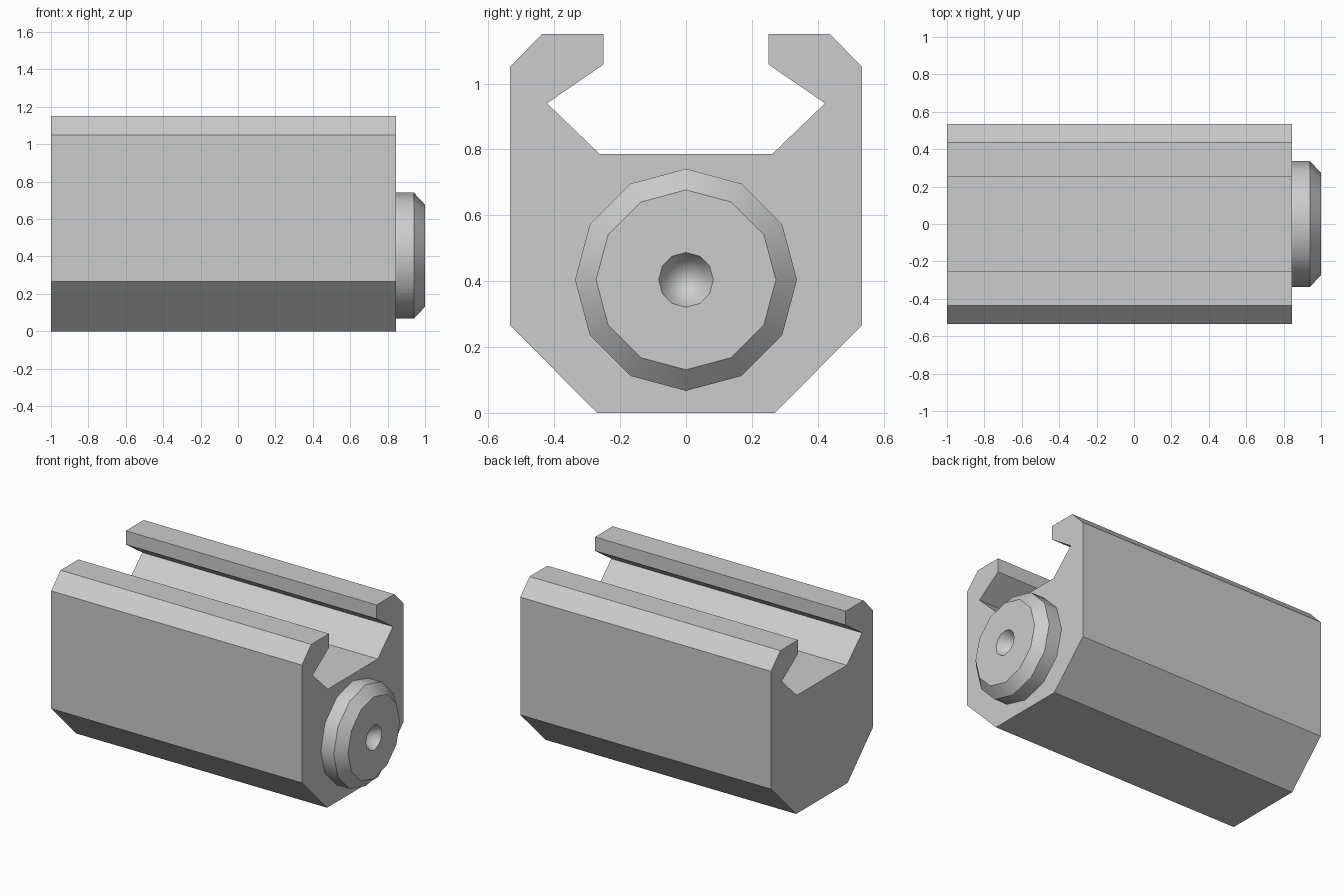
import bpy, bmesh, math

cube = bpy.data.objects.get("Cube")
if cube:
    bpy.data.objects.remove(cube, do_unlink=True)

GREY = (0.604, 0.604, 0.604, 1)
grey = bpy.data.materials.new("plain grey")
grey.use_nodes = True
grey.diffuse_color = GREY
grey.node_tree.nodes["Principled BSDF"].inputs["Base Color"].default_value = GREY


def make_object(name, bm):
    bmesh.ops.recalc_face_normals(bm, faces=bm.faces)
    mesh = bpy.data.meshes.new(name)
    bm.to_mesh(mesh)
    bm.free()
    mesh.materials.append(grey)
    obj = bpy.data.objects.new(name, mesh)
    bpy.context.collection.objects.link(obj)
    return obj


# Slotted rail body: mirrored (y, z) profile extruded along x
half = [(0.27, 0), (0.535, 0.267), (0.535, 1.05), (0.437, 1.15),
        (0.25, 1.15), (0.25, 1.058), (0.422, 0.94), (0.262, 0.786)]
profile = half + [(-y, z) for y, z in reversed(half)]
LEFT_END, RIGHT_END = -1, 0.845
bm = bmesh.new()
end = bm.faces.new([bm.verts.new((LEFT_END, y, z)) for y, z in profile])
extruded = bmesh.ops.extrude_face_region(bm, geom=[end], use_keep_orig=True)
moved = [v for v in extruded["geom"] if isinstance(v, bmesh.types.BMVert)]
bmesh.ops.translate(bm, verts=moved, vec=(RIGHT_END - LEFT_END, 0, 0))
make_object("rail_body", bm)

# Twelve-sided end cap with chamfered rim and a dimple, as (x, radius) rings
SIDES, CENTRE_Z = 12, 0.404
rings = [(RIGHT_END, 0.337), (0.94, 0.337), (1, 0.273),
         (1, 0.083), (0.96, 0.062), (0.935, 0.032)]
bm = bmesh.new()
loops = []
for x, r in rings:
    angles = [math.tau * i / SIDES for i in range(SIDES)]
    loops.append([bm.verts.new((x, r * math.sin(a), CENTRE_Z + r * math.cos(a)))
                  for a in angles])
for a, b in zip(loops, loops[1:]):
    for i in range(SIDES):
        j = (i + 1) % SIDES
        bm.faces.new((a[i], a[j], b[j], b[i]))
bm.faces.new(loops[0])
tip = bm.verts.new((0.927, 0, CENTRE_Z))
for i in range(SIDES):
    bm.faces.new((loops[-1][i], loops[-1][(i + 1) % SIDES], tip))
cap = make_object("end_cap", bm)

# Smooth the round walls, keeping the chamfer edges crisp
bpy.ops.object.select_all(action="DESELECT")
cap.select_set(True)
bpy.context.view_layer.objects.active = cap
bpy.ops.object.shade_smooth_by_angle(angle=math.radians(35))
